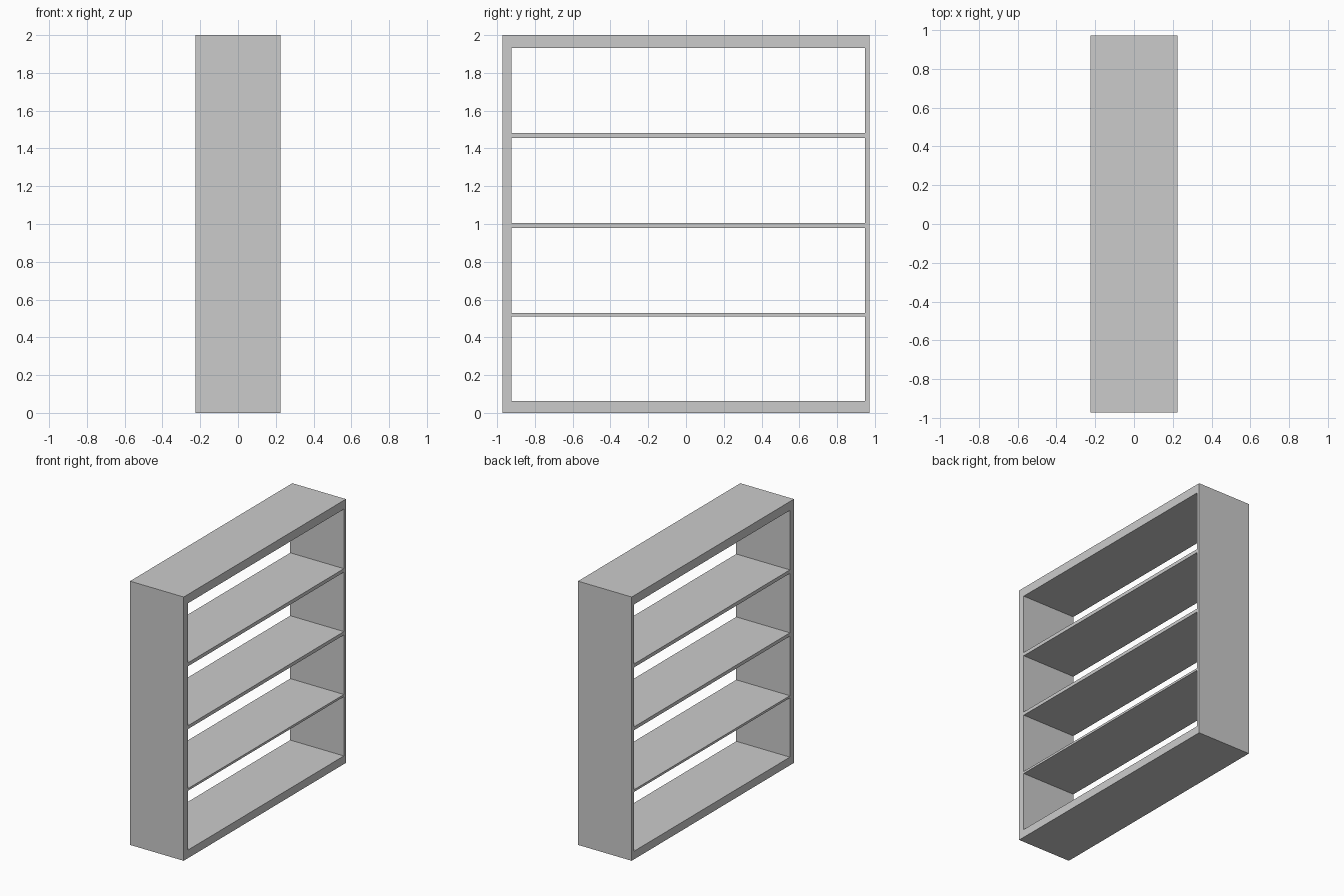
import bpy, bmesh

if "Cube" in bpy.data.objects:
    bpy.data.objects.remove(bpy.data.objects["Cube"])

DEPTH = 0.225  # half depth along x


def rect(y0, y1, z0, z1):
    return [(y0, z0), (y1, z0), (y1, z1), (y0, z1)]


def finish(name, bm):
    bmesh.ops.recalc_face_normals(bm, faces=bm.faces)
    mesh = bpy.data.meshes.new(name)
    bm.to_mesh(mesh)
    bm.free()
    obj = bpy.data.objects.new(name, mesh)
    bpy.context.collection.objects.link(obj)
    return obj


def loop(bm, pts, x):
    return [bm.verts.new((x, y, z)) for y, z in pts]


def bridge(bm, a, b):
    n = len(a)
    for i in range(n):
        bm.faces.new((a[i], a[(i + 1) % n], b[(i + 1) % n], b[i]))


def board(name, y0, y1, z0, z1):
    bm = bmesh.new()
    pts = rect(y0, y1, z0, z1)
    a, b = loop(bm, pts, -DEPTH), loop(bm, pts, DEPTH)
    bridge(bm, a, b)
    bm.faces.new(a)
    bm.faces.new(b)
    return finish(name, bm)


# Outer frame: one rectangular ring, thicker on the left, top and bottom
outer = rect(-0.972, 0.972, 0.0, 2.0)
inner = rect(-0.923, 0.947, 0.062, 1.933)
bm = bmesh.new()
loops = [loop(bm, p, x) for p, x in
         ((outer, -DEPTH), (outer, DEPTH), (inner, DEPTH), (inner, -DEPTH))]
for i in range(4):
    bridge(bm, loops[i], loops[(i + 1) % 4])
finish("frame", bm)

# Shelves of growing thickness, flush with both faces of the frame
shelves = {"lower_shelf": (0.511, 0.528),
           "middle_shelf": (0.979, 1.005),
           "upper_shelf": (1.455, 1.482)}
for name, (z0, z1) in shelves.items():
    board(name, -0.923, 0.947, z0, z1)
